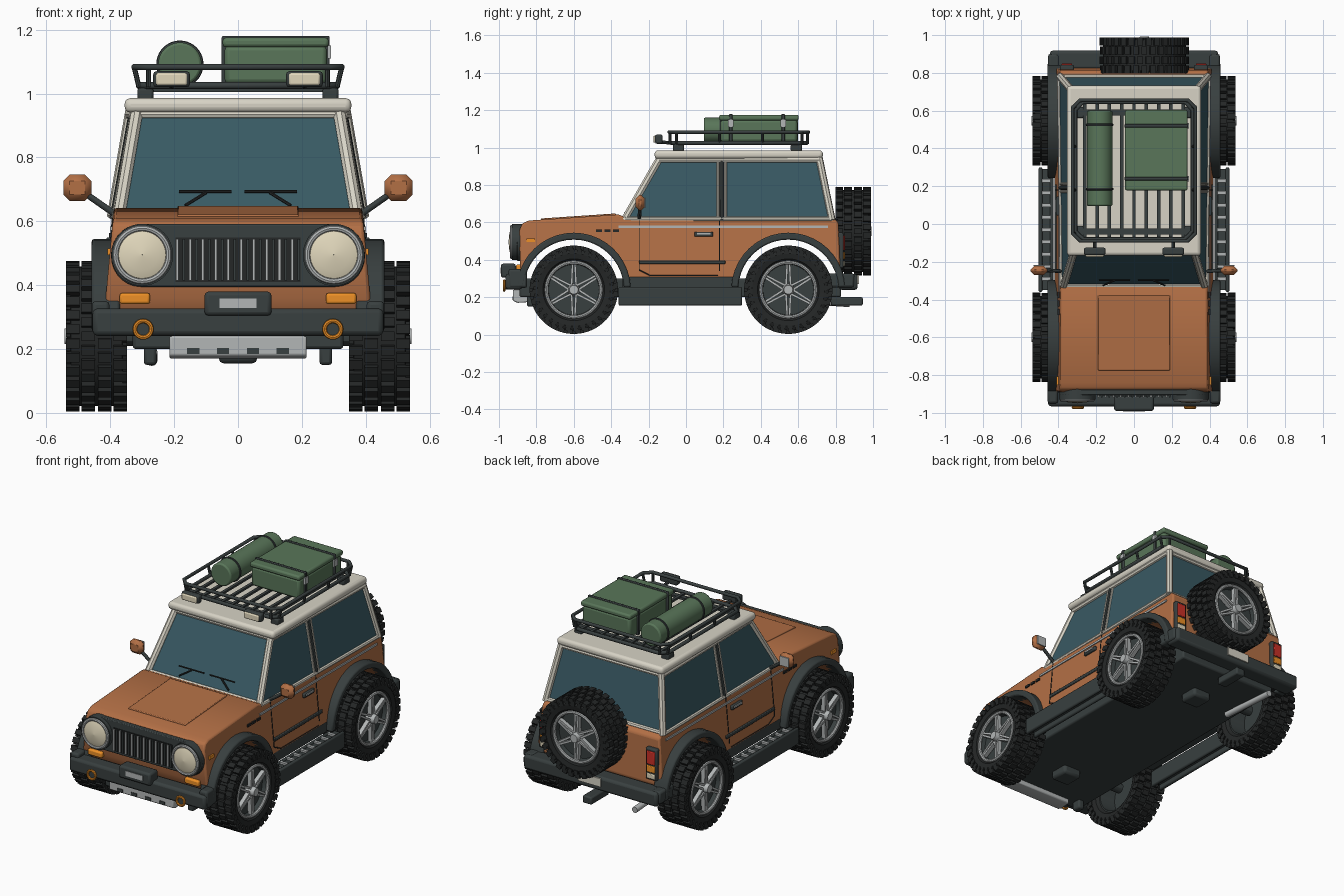
import bpy, bmesh
from math import sin, cos, pi, radians
from mathutils import Vector, Matrix

if "Cube" in bpy.data.objects:
    bpy.data.objects.remove(bpy.data.objects["Cube"])

def mat(name, r, g, b):
    m = bpy.data.materials.new(name)
    m.diffuse_color = (r, g, b, 1)
    m.use_nodes = True
    m.node_tree.nodes["Principled BSDF"].inputs["Base Color"].default_value = m.diffuse_color
    return m

ORANGE = mat("orange_paint", .45, .16, .06)
CREAM = mat("cream_paint", .68, .65, .56)
DARK = mat("dark_trim", .04, .05, .05)
BLACK = mat("rubber", .018, .02, .02)
GLASS = mat("glass", .04, .10, .125)
SILVER = mat("silver", .45, .47, .47)
GREEN = mat("canvas_green", .10, .18, .10)
LENS = mat("lens", .75, .68, .50)
AMBER = mat("amber", .85, .28, .02)
RED = mat("red_lens", .6, .03, .02)

def finish(name, bm, m, bevel=0, seg=2):
    bmesh.ops.recalc_face_normals(bm, faces=bm.faces)
    me = bpy.data.meshes.new(name)
    bm.to_mesh(me)
    bm.free()
    me.materials.append(m)
    o = bpy.data.objects.new(name, me)
    bpy.context.collection.objects.link(o)
    if bevel:
        b = o.modifiers.new("bevel", 'BEVEL')
        b.width, b.segments, b.limit_method = bevel, seg, 'ANGLE'
    return o

def box(name, c, s, m, bevel=0, seg=2):
    bm = bmesh.new()
    bmesh.ops.create_cube(bm, size=1, matrix=Matrix.Translation(c) @ Matrix.Diagonal((*s, 1)))
    return finish(name, bm, m, bevel, seg)

def rod(name, p, q, r, m, n=12, r2=None, bevel=0):
    p, q = Vector(p), Vector(q)
    rot = (q - p).to_track_quat('Z', 'Y').to_matrix().to_4x4()
    bm = bmesh.new()
    bmesh.ops.create_cone(bm, cap_ends=True, segments=n, radius1=r, radius2=r if r2 is None else r2,
                          depth=(q - p).length, matrix=Matrix.Translation((p + q) / 2) @ rot)
    return finish(name, bm, m, bevel)

def prism(name, pts, xa, xb, m, taper=0, bevel=0):
    """Extrude a (y, z) outline across x; taper narrows it with height."""
    bm = bmesh.new()
    a, b = [[bm.verts.new((x * (1 - taper * (z - .3)), y, z)) for y, z in pts] for x in (xa, xb)]
    bm.faces.new(a)
    bm.faces.new(b)
    for i in range(len(pts)):
        j = (i + 1) % len(pts)
        bm.faces.new((a[i], a[j], b[j], b[i]))
    return finish(name, bm, m, bevel)

def lathe(name, prof, m, M, n=48, closed=True):
    """Spin an (axial, radius) outline around local x, then place it with M."""
    bm = bmesh.new()
    rings = [[bm.verts.new(M @ Vector((x, r * cos(2*pi*i/n), r * sin(2*pi*i/n)))) for x, r in prof] for i in range(n)]
    k = len(prof)
    for i in range(n):
        for j in range(k if closed else k - 1):
            bm.faces.new((rings[i][j], rings[i][(j+1) % k], rings[(i+1) % n][(j+1) % k], rings[(i+1) % n][j]))
    return finish(name, bm, m)

def ring(name, x, r, w, m, M, n=40):
    return lathe(name, [(x + w*cos(a*pi/4), r + w*sin(a*pi/4)) for a in range(8)], m, M, n)

def loop(name, x, y0, y1, z, r, m, c=.04):
    pts = [(-x+c, y0), (x-c, y0), (x, y0+c), (x, y1-c), (x-c, y1), (-x+c, y1), (-x, y1-c), (-x, y0+c)]
    cu = bpy.data.curves.new(name, 'CURVE')
    cu.dimensions, cu.bevel_depth, cu.bevel_resolution = '3D', r, 3
    s = cu.splines.new('POLY')
    s.points.add(7)
    for p, (px, py) in zip(s.points, pts):
        p.co = (px, py, z, 1)
    s.use_cyclic_u = True
    cu.materials.append(m)
    bpy.context.collection.objects.link(bpy.data.objects.new(name, cu))

def arc(cy, r, a0, a1, n=20):
    return [(cy + r*cos(radians(a0 + (a1-a0)*i/n)), .24 + r*sin(radians(a0 + (a1-a0)*i/n))) for i in range(n + 1)]

def boxes(name, mats, m):
    bm = bmesh.new()
    for M in mats:
        bmesh.ops.create_cube(bm, size=1, matrix=M)
    return finish(name, bm, m)

# Wheel: tyre with lugs, rim, spokes, hub; local +x faces outward
def wheel(name, M):
    T, R, S = Matrix.Translation, Matrix.Rotation, lambda *s: Matrix.Diagonal((*s, 1))
    h = [(.068, .148), (.086, .165), (.092, .195), (.08, .219)]
    lathe(name + "_tyre", [(-x, r) for x, r in h] + h[::-1], BLACK, M)
    lugs = []
    for i in range(32):
        for k, x in enumerate((-.074, -.026, .026, .074)):
            a = 2*pi*(i + .5*(k % 2))/32
            lugs.append(M @ R(a, 4, 'X') @ T((x, 0, .224)) @ S(.042, .03, .024))
        for x in (-.088, .088):
            lugs.append(M @ R(2*pi*(i + .25)/32, 4, 'X') @ T((x, 0, .207)) @ S(.014, .026, .03))
    boxes(name + "_lugs", lugs, BLACK)
    lathe(name + "_barrel", [(-.07, .152), (-.07, .142), (.03, .135), (.03, .001), (.045, .001), (.045, .135), (.075, .142), (.075, .152)], DARK, M)
    ring(name + "_rim", .076, .146, .01, SILVER, M)
    boxes(name + "_spokes", [M @ R(i*pi/3, 4, 'X') @ T((.064, s*.009, .085)) @ R(s*.05, 4, 'X') @ S(.025, .012, .12)
                             for i in range(6) for s in (-1, 1)], SILVER)
    rod(name + "_hub", M @ Vector((.04, 0, 0)), M @ Vector((.1, 0, 0)), .034, SILVER, 20, .024)

for cy, end in ((-.6, "front"), (.547, "rear")):
    wheel(end + "_right_wheel", Matrix.Translation((.443, cy, .24)))
    wheel(end + "_left_wheel", Matrix.Translation((-.443, cy, .24)) @ Matrix.Rotation(pi, 4, 'Z'))
    rod(end + "_axle", (-.4, cy, .24), (.4, cy, .24), .03, DARK)
    box(end + "_differential", (0, cy, .195), (.12, .12, .08), DARK, .015)
    for s in (-1, 1):
        prism(end + "_wheel_flare", arc(cy, .305, 3, 177) + arc(cy, .268, 177, 3), s*.37, s*.458, DARK, 0, .008)
wheel("spare_wheel", Matrix.Translation((.055, .893, .553)) @ Matrix.Rotation(pi/2, 4, 'Z'))
rod("spare_mount", (.055, .8, .553), (.055, .9, .553), .06, DARK)

# Body tub with arches in its outline
outline = [(-.872, .325), (-.888, .36), (-.89, .56), (-.875, .595), (-.84, .61), (-.36, .642), (-.31, .622),
           (.79, .622), (.815, .6), (.825, .325)]
prism("body", outline + arc(.547, .268, 13, 167) + arc(-.6, .268, 13, 167), -.42, .42, ORANGE, .22, .018)
prism("hood_panel", [(-.775, .61), (-.775, .621), (-.375, .648), (-.375, .63)], -.19, .19, ORANGE, 0, .004)
box("chassis", (0, -.03, .25), (.66, 1.72, .1), DARK, .01)
for s in (-1, 1):
    # Sills, running boards, door details
    box("sill", (s*.38, -.03, .28), (.08, .62, .07), DARK, .01)
    for x in (.435, .495):
        box("step_rail", (s*x, -.03, .205), (.02, .66, .1), DARK, .008)
    box("step_board", (s*.465, -.03, .215), (.06, .64, .06), DARK)
    for i in range(9):
        box("step_tread", (s*.465, -.29 + i*.065, .25), (.045, .018, .012), SILVER)
    for y in (-.25, .18):
        rod("door_seam", (s*.4175, y, .34), (s*.392, y, .61), .003, BLACK, 6)
    rod("door_seam_bottom", (s*.418, -.19, .315), (s*.418, .17, .315), .003, BLACK, 6)
    rod("door_seam_corner", (s*.417, -.25, .345), (s*.418, -.19, .315), .003, BLACK, 6)
    box("door_strip", (s*.413, -.02, .387), (.014, .46, .02), DARK, .004)
    box("door_handle", (s*.403, .095, .537), (.02, .1, .026), DARK, .006)
    box("handle_grip", (s*.412, .095, .54), (.012, .07, .01), SILVER)
    box("side_trim", (s*.396, .2, .577), (.01, 1.12, .012), SILVER)
    for i in range(3):
        box("side_vent", (s*.399, -.465 + i*.045, .556), (.01, .032, .014), BLACK)
    box("side_marker", (s*.403, -.83, .505), (.012, .045, .02), AMBER)
    # Front lamps
    F = Matrix.Translation((s*.3, -.88, .495)) @ Matrix.Rotation(-pi/2, 4, 'Z')
    rod("headlight_housing", (s*.3, -.87, .495), (s*.3, -.93, .495), .097, DARK, 40)
    ring("headlight_ring", .052, .083, .009, SILVER, F)
    lathe("headlight_lens", [(.04, .078), (.055, .074), (.064, .05), (.069, .001)], LENS, F, 40, False)
    box("front_indicator", (s*.323, -.893, .358), (.095, .03, .035), AMBER, .008)
    ring("fog_lamp_ring", .1, .026, .007, AMBER, Matrix.Translation((s*.297, -.872, .262)) @ Matrix.Rotation(-pi/2, 4, 'Z'), 24)
    rod("fog_lamp", (s*.297, -.94, .262), (s*.297, -.97, .262), .022, DARK, 20)
    box("tow_bracket", (s*.275, -.82, .19), (.04, .06, .08), DARK, .01)
    # Mirrors
    box("mirror_shell", (s*.503, -.245, .705), (.088, .05, .082), ORANGE, .02, 1)
    box("mirror_glass", (s*.503, -.219, .705), (.06, .006, .055), SILVER)
    rod("mirror_arm", (s*.385, -.25, .622), (s*.475, -.245, .685), .01, DARK)
    # Rear lamps
    box("rear_lamp_housing", (s*.355, .825, .45), (.075, .035, .19), DARK, .008)
    for z, h, m in ((.49, .08, RED), (.423, .04, AMBER), (.38, .03, LENS)):
        box("rear_lamp_lens", (s*.355, .842, z), (.056, .014, h), m, .004)
    # Wipers
    rod("wiper_blade", (s*.02, -.297, .693), (s*.185, -.297, .693), .005, BLACK, 6)
    rod("wiper_arm", (s*.165, -.326, .65), (s*.1, -.298, .69), .005, BLACK, 6)

# Grille: rounded panel, recess and slats
bm = bmesh.new()
vs = [bm.verts.new((sx*.305 + .093*cos(a), -.905, .493 + .098*sin(a)))
      for sx, st in ((1, -pi/2), (-1, pi/2)) for a in [st + pi*i/14 for i in range(15)]]
ex = bmesh.ops.extrude_face_region(bm, geom=[bm.faces.new(vs)])
bmesh.ops.translate(bm, vec=(0, .03, 0), verts=[v for v in ex["geom"] if isinstance(v, bmesh.types.BMVert)])
finish("grille_panel", bm, DARK, .005)
box("grille_recess", (0, -.905, .48), (.39, .008, .14), BLACK)
for i in range(20):
    box("grille_slat", ((i - 9.5)*.02, -.911, .48), (.008, .014, .13), DARK if i % 2 else SILVER)

# Bumpers, winch, skid plate, hitch, exhaust
box("front_bumper", (0, -.92, .284), (.91, .09, .085), DARK, .015)
box("winch_box", (0, -.95, .342), (.21, .08, .075), DARK, .012)
box("front_plate", (0, -.989, .343), (.115, .006, .03), SILVER)
prism("skid_plate", [(-.925, .24), (-.925, .18), (-.9, .17), (-.83, .175), (-.83, .24)], -.215, .215, SILVER, 0, .006)
for x in (-.14, -.047, .047, .14):
    box("skid_slot", (x, -.925, .194), (.038, .006, .018), DARK)
box("rear_bumper", (0, .868, .282), (.89, .1, .085), DARK, .015)
for s in (-1, 1):
    box("bumper_end", (s*.425, .83, .29), (.06, .14, .075), DARK, .012)
    box("front_bumper_end", (s*.43, -.9, .3), (.055, .1, .1), DARK, .012)
box("rear_plate", (0, .921, .295), (.15, .008, .05), CREAM)
box("hitch", (0, .86, .178), (.06, .17, .045), DARK, .008)
rod("exhaust", (-.27, .5, .19), (-.27, .875, .165), .018, SILVER, 16)

# Cabin: glass block, cream frame bars
def P(s, y, h):
    """Point on the cabin side at base y (front 0 .. rear 1) and height 0..1."""
    y0, y1 = -.33 + .195*h, .78 - .07*h
    return Vector((s*(.383 + .014*y - .06*h), y0 + (y1 - y0)*y, .612 + .34*h))

bm = bmesh.new()
q = [bm.verts.new(P(s, y, h)) for h in (0, 1) for s, y in ((-1, 0), (1, 0), (1, 1), (-1, 1))]
for f in ((0, 1, 2, 3), (4, 5, 6, 7), (0, 1, 5, 4), (1, 2, 6, 5), (2, 3, 7, 6), (3, 0, 4, 7)):
    bm.faces.new([q[i] for i in f])
finish("cabin_glass", bm, GLASS)
for s in (-1, 1):
    rod("front_pillar", P(s*.975, 0, 0), P(s*.975, 0, 1), .02, CREAM, 8)
    rod("rear_pillar", P(s*.985, 1, 0), P(s*.985, 1, 1), .02, CREAM, 8)
    for h, r in ((.02, .012), (.95, .016)):
        rod("side_window_frame", P(s, 0, h), P(s, 1, h), r, CREAM, 8)
    rod("door_pillar", P(s, .47, 0), P(s, .386, 1), .012, DARK, 8)
    for d in (-.018, .018):
        rod("door_pillar_trim", P(s, .47 + d, 0), P(s, .386 + d*1.3, 1), .008, CREAM, 8)
for y, n in ((0, "windshield"), (1, "rear_window")):
    for h in (.03, .95):
        rod(n + "_frame", P(-1, y, h), P(1, y, h), .014, CREAM, 8)
box("roof", (0, .282, .963), (.71, .9, .045), CREAM, .018, 3)

# Roof rack
loop("rack_top_rail", .325, -.09, .655, 1.083, .01, DARK)
loop("rack_base_rail", .31, -.08, .645, 1.025, .011, DARK)
for s in (-1, 1):
    for y in (-.05, .18, .41, .62):
        rod("rack_post", (s*.31, y, 1.02), (s*.325, y, 1.083), .008, DARK, 8)
    for y in (-.04, .59):
        box("rack_foot", (s*.29, y, .998), (.05, .06, .04), DARK, .008)
    for y in (-.085, .65):
        rod("rack_end_post", (s*.28, y, 1.02), (s*.28, y, 1.083), .008, DARK, 8)
    box("roof_lamp", (s*.208, -.145, 1.045), (.115, .04, .05), DARK, .01)
    box("roof_lamp_lens", (s*.208, -.167, 1.045), (.098, .014, .038), LENS, .006)
    rod("roof_lamp_bracket", (s*.208, -.14, 1.03), (s*.208, -.08, 1.025), .009, DARK, 8)
for i in range(9):
    box("rack_slat", ((i - 4)*.065, .283, 1.02), (.018, .72, .012), DARK)
for y in (-.04, .59):
    box("rack_crossbar", (0, y, 1.012), (.6, .03, .014), DARK)

# Luggage
rod("bedroll", (-.182, .095, 1.092), (-.182, .6, 1.092), .068, GREEN, 32, bevel=.008)
for y in (.185, .525):
    ring("bedroll_strap", 0, .067, .007, DARK, Matrix.Translation((-.182, y, 1.092)) @ Matrix.Rotation(pi/2, 4, 'Z'))
    box("case_strap", (.118, y + .055*(1 if y < .3 else -.1), 1.103), (.338, .018, .154), DARK, .004)
box("case", (.118, .39, 1.09), (.32, .41, .12), GREEN, .015)
box("case_lid", (.118, .39, 1.16), (.332, .425, .03), GREEN, .01)
for y in (.24, .52):
    box("case_latch", (.286, y, 1.13), (.012, .03, .04), SILVER)

# Smooth shading that keeps hard edges
for o in bpy.data.objects:
    o.select_set(o.type == 'MESH')
bpy.context.view_layer.objects.active = bpy.data.objects["body"]
bpy.ops.object.shade_smooth_by_angle(angle=radians(30))
